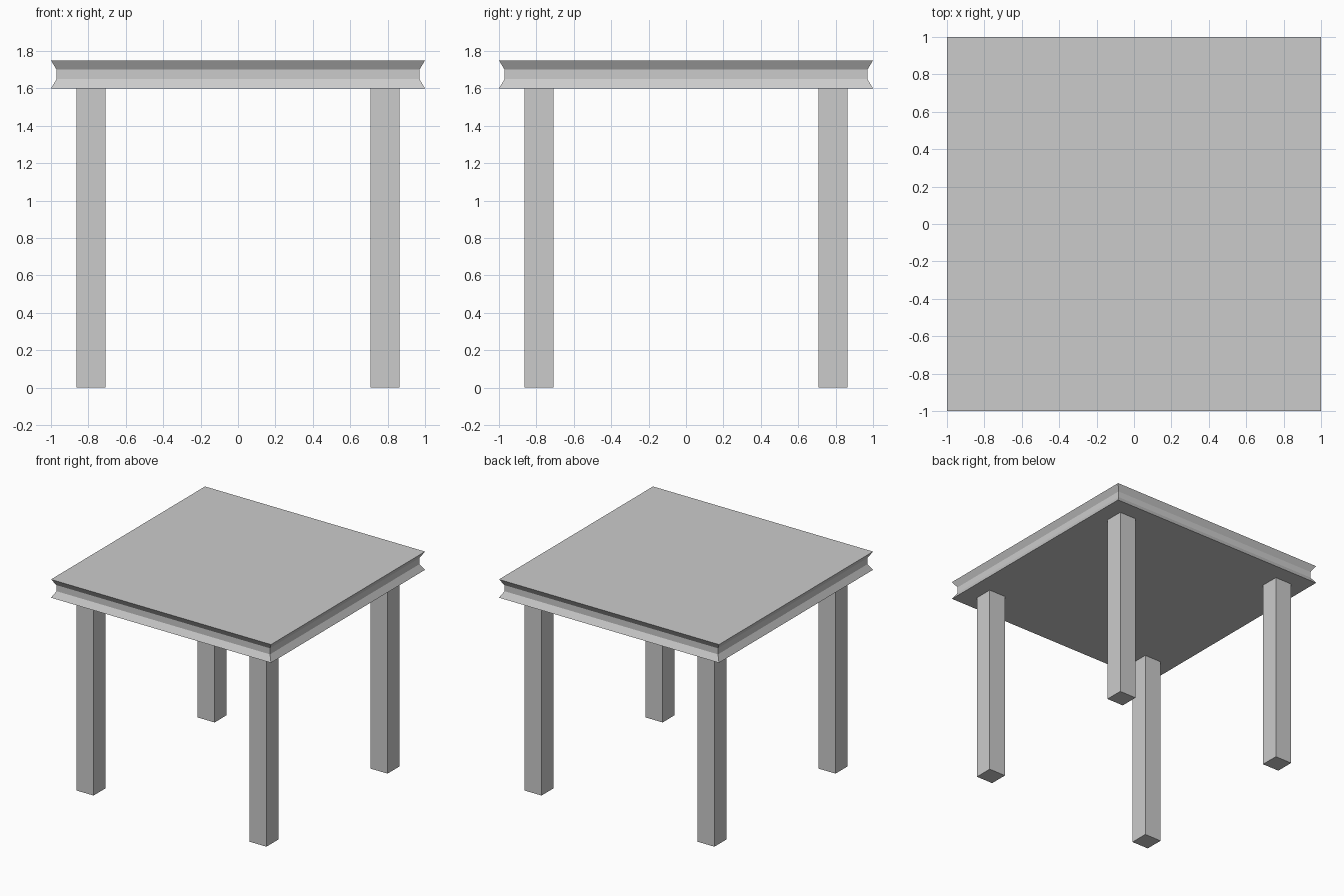
import bpy, bmesh

if "Cube" in bpy.data.objects:
    bpy.data.objects.remove(bpy.data.objects["Cube"])

def add_object(name, bm):
    bmesh.ops.recalc_face_normals(bm, faces=bm.faces)
    mesh = bpy.data.meshes.new(name)
    bm.to_mesh(mesh)
    bm.free()
    obj = bpy.data.objects.new(name, mesh)
    bpy.context.collection.objects.link(obj)
    return obj

def square_stack(name, profile, cx=0, cy=0):
    """Square rings (half width, z) joined into a closed solid."""
    bm = bmesh.new()
    rings = [[bm.verts.new((cx + sx * h, cy + sy * h, z))
              for sx, sy in ((-1, -1), (1, -1), (1, 1), (-1, 1))]
             for h, z in profile]
    for low, high in zip(rings, rings[1:]):
        for i in range(4):
            j = (i + 1) % 4
            bm.faces.new((low[i], low[j], high[j], high[i]))
    bm.faces.new(rings[0][::-1])
    bm.faces.new(rings[-1])
    return add_object(name, bm)

# Table top with a grooved edge
square_stack("table_top", [(1.0, 1.6), (0.97, 1.65), (0.97, 1.70), (1.0, 1.75)])

# Four square legs
LEG_OFFSET, LEG_HALF = 0.786, 0.077
for y_name, sy in (("front", -1), ("back", 1)):
    for x_name, sx in (("left", -1), ("right", 1)):
        square_stack(f"{y_name}_{x_name}_leg", [(LEG_HALF, 0), (LEG_HALF, 1.6)],
                     sx * LEG_OFFSET, sy * LEG_OFFSET)
